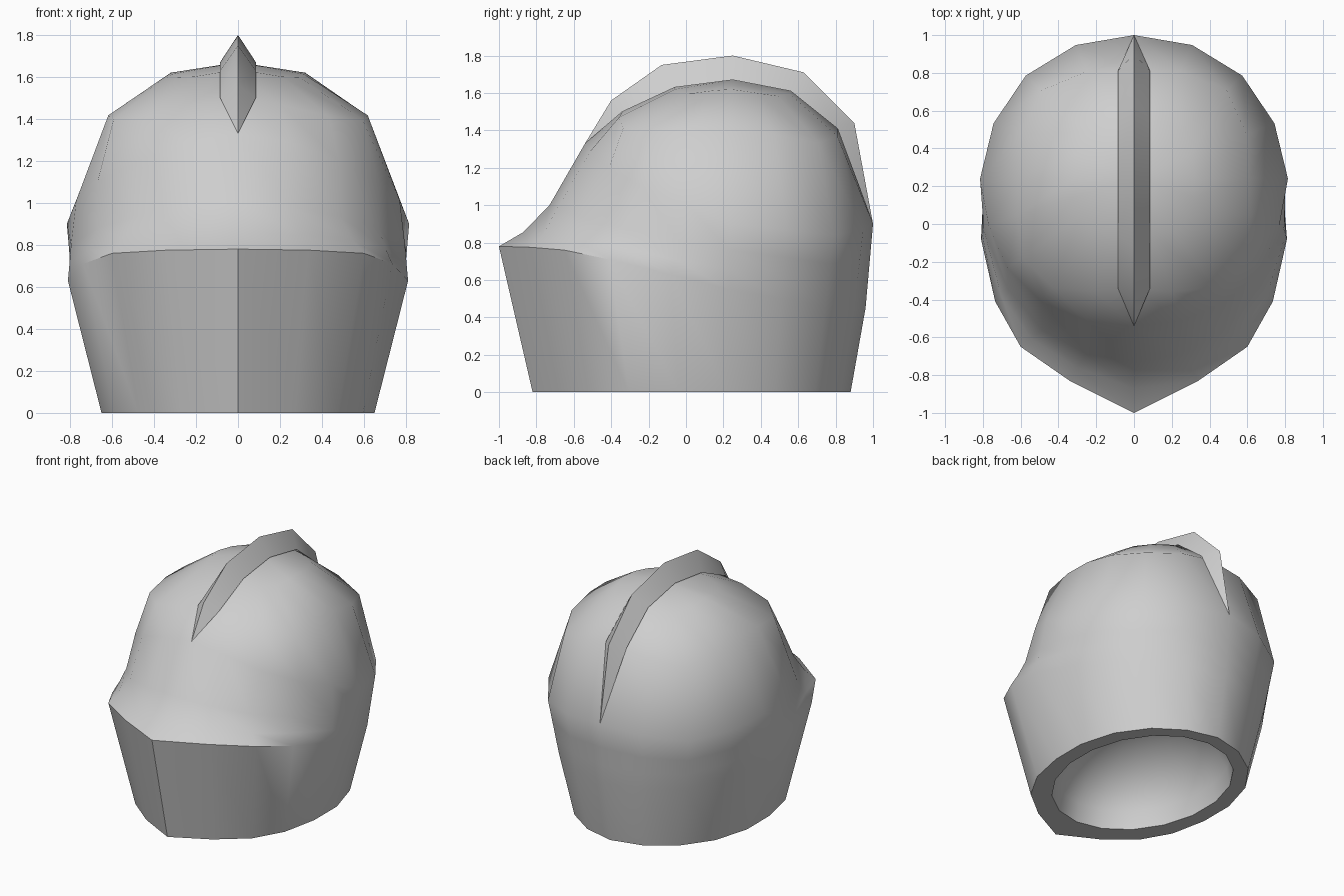
import bpy
import bmesh
from math import sin, cos, pi
from mathutils import Vector

if "Cube" in bpy.data.objects:
    bpy.data.objects.remove(bpy.data.objects["Cube"], do_unlink=True)

steel = bpy.data.materials.new("light_grey")
steel.use_nodes = True
GREY = (0.62, 0.62, 0.62, 1)
steel.diffuse_color = GREY
steel.node_tree.nodes["Principled BSDF"].inputs["Base Color"].default_value = GREY

HALF = 9      # columns from front centre to back centre
SIDE = 5      # widest column
CY = 0.24     # centre of the dome in y


def finish(bm, name, angle):
    bmesh.ops.recalc_face_normals(bm, faces=bm.faces)
    mesh = bpy.data.meshes.new(name)
    bm.to_mesh(mesh)
    bm.free()
    mesh.materials.append(steel)
    obj = bpy.data.objects.new(name, mesh)
    bpy.context.collection.objects.link(obj)
    bpy.ops.object.select_all(action="DESELECT")
    bpy.context.view_layer.objects.active = obj
    obj.select_set(True)
    bpy.ops.object.shade_smooth_by_angle(angle=angle)
    return obj


def dome_ring(rx, front, side_z, back, bulges, drop):
    """Half ring through a front (y, z), a side height and a back (y, z).
    The front and back diagonals swell by bulges and sink by drop."""
    pts = []
    for i in range(HALF + 1):
        if i < SIDE:
            a, (y, z), bulge = pi / 2 * i / SIDE, front, bulges[0]
        else:
            a = pi / 2 * (HALF - i) / (HALF - SIDE)
            (y, z), bulge = back, bulges[1]
        width = rx if i == SIDE else rx * 0.98
        c, diagonal = cos(a), sin(2 * a) ** 2
        grow = 1 + bulge * diagonal
        pts.append(Vector((width * sin(a) * grow, CY + (y - CY) * c * grow,
                           side_z + (z - side_z) * c - drop * diagonal)))
    return pts


# Brow rim, running into the lower back of the shell
rim = [Vector(p) for p in (
    (0, -1, 0.78), (0.34, -0.83, 0.775), (0.6, -0.65, 0.76),
    (0.735, -0.41, 0.71), (0.81, -0.08, 0.63), (0.785, 0.23, 0.55),
    (0.695, 0.51, 0.5), (0.515, 0.745, 0.46), (0.27, 0.9, 0.45),
    (0, 0.96, 0.45))]

# Bottom edge
base = [Vector((x, y, 0)) for x, y in (
    (0, -0.82), (0.27, -0.68), (0.475, -0.515), (0.595, -0.305), (0.65, -0.04),
    (0.65, 0.22), (0.575, 0.48), (0.425, 0.69), (0.225, 0.825), (0, 0.88))]

# Dome rings from the crown down to the forehead
crown = dome_ring(0.32, (-0.06, 1.63), 1.62, (0.56, 1.61), (0.16, 0.12), 0.03)
upper = dome_ring(0.61, (-0.34, 1.5), 1.42, (0.81, 1.41), (0.25, 0.16), 0.08)
middle = dome_ring(0.815, (-0.54, 1.33), 0.9, (1.0, 0.9), (0.04, 0.015), 0.06)
brow = dome_ring(0.83, (-0.73, 1.0), 0.75, (0.98, 0.65), (0.02, 0), 0.02)
brow[SIDE - 1] = Vector((0.795, -0.03, 0.8))
flare = []
for i in range(HALF + 1):
    if i >= SIDE:
        brow[i] = middle[i].lerp(rim[i], 0.4)
        flare.append(middle[i].lerp(rim[i], 0.7))
    else:
        p = brow[i].lerp(rim[i], 0.52)
        p.z -= 0.03 * cos(pi / 2 * i / SIDE) ** 2
        flare.append(p)

# Rounded hollow, from the oval opening up to its ceiling
HOLLOW_Y, HOLLOW_RX, HOLLOW_RY, HOLLOW_Z = 0.09, 0.55, 0.69, 0.5


def hollow_ring(t):
    pts = []
    for i in range(HALF + 1):
        a = pi * i / HALF
        pts.append(Vector((HOLLOW_RX * cos(t) * sin(a),
                           HOLLOW_Y - HOLLOW_RY * cos(t) * cos(a),
                           HOLLOW_Z * sin(t))))
    return pts


hollow = [hollow_ring(pi / 2 * k / 6) for k in range(6)]

# Helmet shell, skinned over all rings from the crown to the hollow
loops = [crown, upper, middle, brow, flare, rim, base] + hollow
bm = bmesh.new()
rings = []
for half in loops:
    full = half + [Vector((-p.x, p.y, p.z)) for p in half[-2:0:-1]]
    rings.append([bm.verts.new(p) for p in full])
count = 2 * HALF
for a, b in zip(rings, rings[1:]):
    for i in range(count):
        j = (i + 1) % count
        bm.faces.new((a[i], a[j], b[j], b[i]))
for ring, tip in ((rings[0], (0, 0.25, 1.67)),
                  (rings[-1], (0, HOLLOW_Y, HOLLOW_Z))):
    top = bm.verts.new(tip)
    for i in range(count):
        bm.faces.new((ring[i], ring[(i + 1) % count], top))
finish(bm, "helmet_shell", 0.72)

# Crest: a wedge with a sharp ridge, tapering to a point at both ends
ridge = [(-0.4, 1.56), (-0.13, 1.75), (0.25, 1.8), (0.63, 1.71), (0.9, 1.44)]
foot = [(-0.34, 1.5), (-0.06, 1.63), (0.25, 1.67), (0.56, 1.61), (0.81, 1.41)]
bm = bmesh.new()
ridge_v = [bm.verts.new((0, y, z)) for y, z in ridge]
left_v = [bm.verts.new((0.085, y, z)) for y, z in foot]
right_v = [bm.verts.new((-0.085, y, z)) for y, z in foot]
front_tip = bm.verts.new((0, -0.54, 1.33))
back_tip = bm.verts.new((0, 1.0, 0.9))
for a, b in ((ridge_v, left_v), (left_v, right_v), (right_v, ridge_v)):
    for i in range(len(ridge) - 1):
        bm.faces.new((a[i], a[i + 1], b[i + 1], b[i]))
    bm.faces.new((a[0], b[0], front_tip))
    bm.faces.new((a[-1], b[-1], back_tip))
finish(bm, "crest", 0.6)
